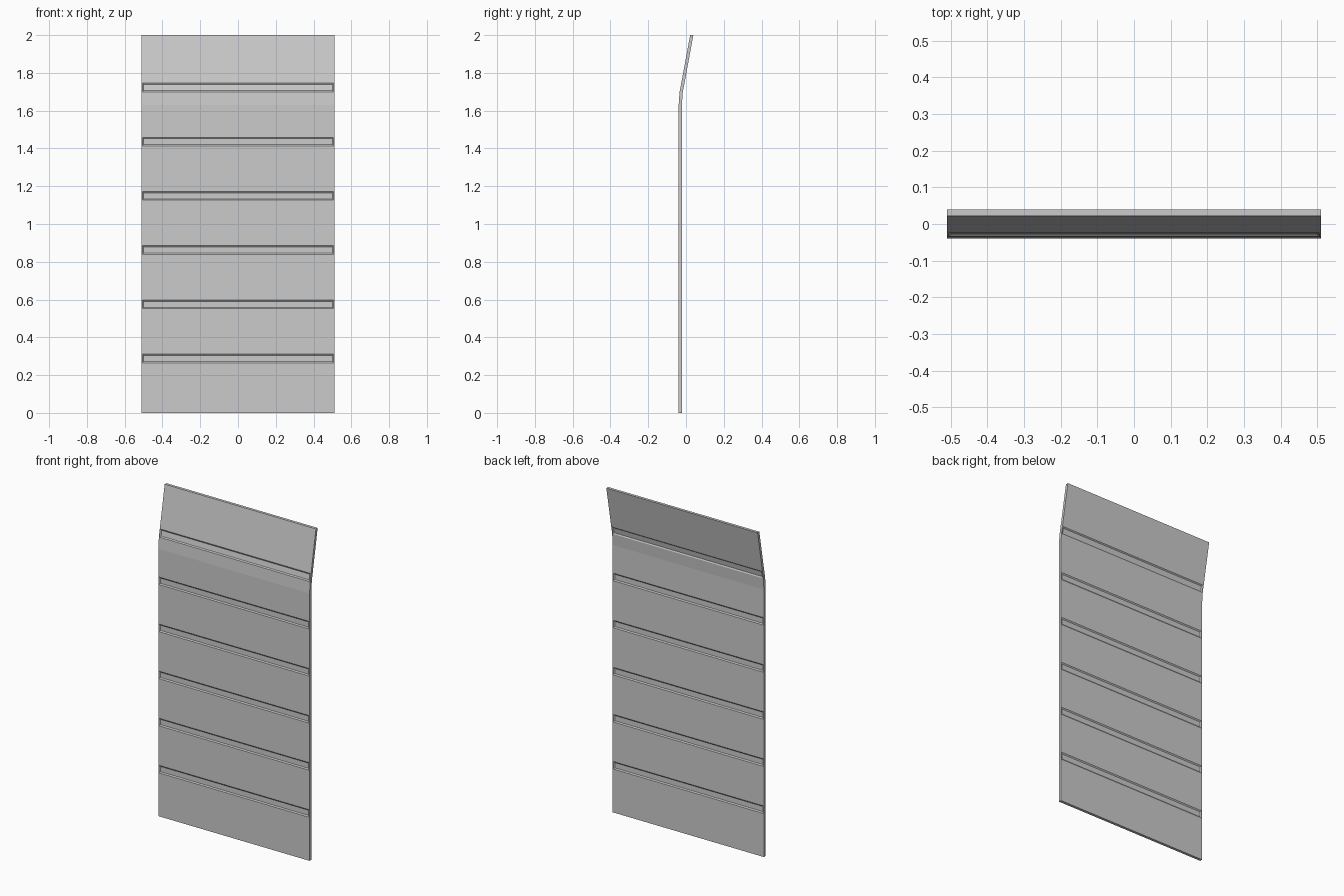
import bpy, bmesh

cube = bpy.data.objects.get("Cube")
if cube:
    bpy.data.objects.remove(cube, do_unlink=True)

HALF_WIDTH, MARGIN, THICKNESS = 0.51, 0.004, 0.017
GROOVE_HEIGHT, GROOVE_PITCH, FIRST_GROOVE = 0.046, 0.287, 0.265
GROOVES = 6

# Material
metal = bpy.data.materials.new("light grey metal")
metal.use_nodes = True
grey = (0.6, 0.6, 0.6, 1)
metal.diffuse_color = grey
metal.node_tree.nodes["Principled BSDF"].inputs["Base Color"].default_value = grey

# Side profile: upright sheet whose top leans back
groove_bottoms = [FIRST_GROOVE + i * GROOVE_PITCH for i in range(GROOVES)]
bend = {1.63: -0.039, 1.70: -0.034, 1.746: -0.025, 2.0: 0.022}


def front_y(z):
    y_low, z_low = -0.039, 0.0
    for z_high, y_high in bend.items():
        if z <= z_high:
            return y_low + (y_high - y_low) * (z - z_low) / (z_high - z_low)
        y_low, z_low = y_high, z_high
    return y_low


levels = {0.0, 1.63, 2.0}
for z in groove_bottoms:
    levels |= {z, z + GROOVE_HEIGHT}
levels = sorted(levels)
columns = [-HALF_WIDTH, -HALF_WIDTH + MARGIN, HALF_WIDTH - MARGIN, HALF_WIDTH]

# Front sheet, thickened straight back
bm = bmesh.new()
rows = [[bm.verts.new((x, front_y(z), z)) for x in columns] for z in levels]
for low, high in zip(rows, rows[1:]):
    for c in range(len(columns) - 1):
        bm.faces.new((low[c], low[c + 1], high[c + 1], high[c]))
back = bmesh.ops.extrude_face_region(bm, geom=bm.faces[:], use_keep_orig=True)
back_verts = [v for v in back["geom"] if isinstance(v, bmesh.types.BMVert)]
bmesh.ops.translate(bm, verts=back_verts, vec=(0, THICKNESS, 0))
bmesh.ops.recalc_face_normals(bm, faces=bm.faces[:])


# Shallow grooves with sloped walls, pressed into both sides
def is_groove(face):
    heights = [v.co.z for v in face.verts]
    wide = face.calc_center_median().x
    long_enough = max(e.calc_length() for e in face.edges) > HALF_WIDTH
    return (abs(wide) < MARGIN and long_enough and abs(face.normal.y) > 0.5
            and any(abs(min(heights) - z) < 0.001 for z in groove_bottoms)
            and max(heights) - min(heights) < GROOVE_HEIGHT * 1.1)


bm.normal_update()
grooves = [f for f in bm.faces if is_groove(f)]
bmesh.ops.inset_individual(bm, faces=grooves, thickness=0.007, depth=-0.005,
                           use_even_offset=True)

mesh = bpy.data.meshes.new("grooved_panel")
bm.to_mesh(mesh)
bm.free()
mesh.materials.append(metal)
panel = bpy.data.objects.new("grooved_panel", mesh)
bpy.context.collection.objects.link(panel)
